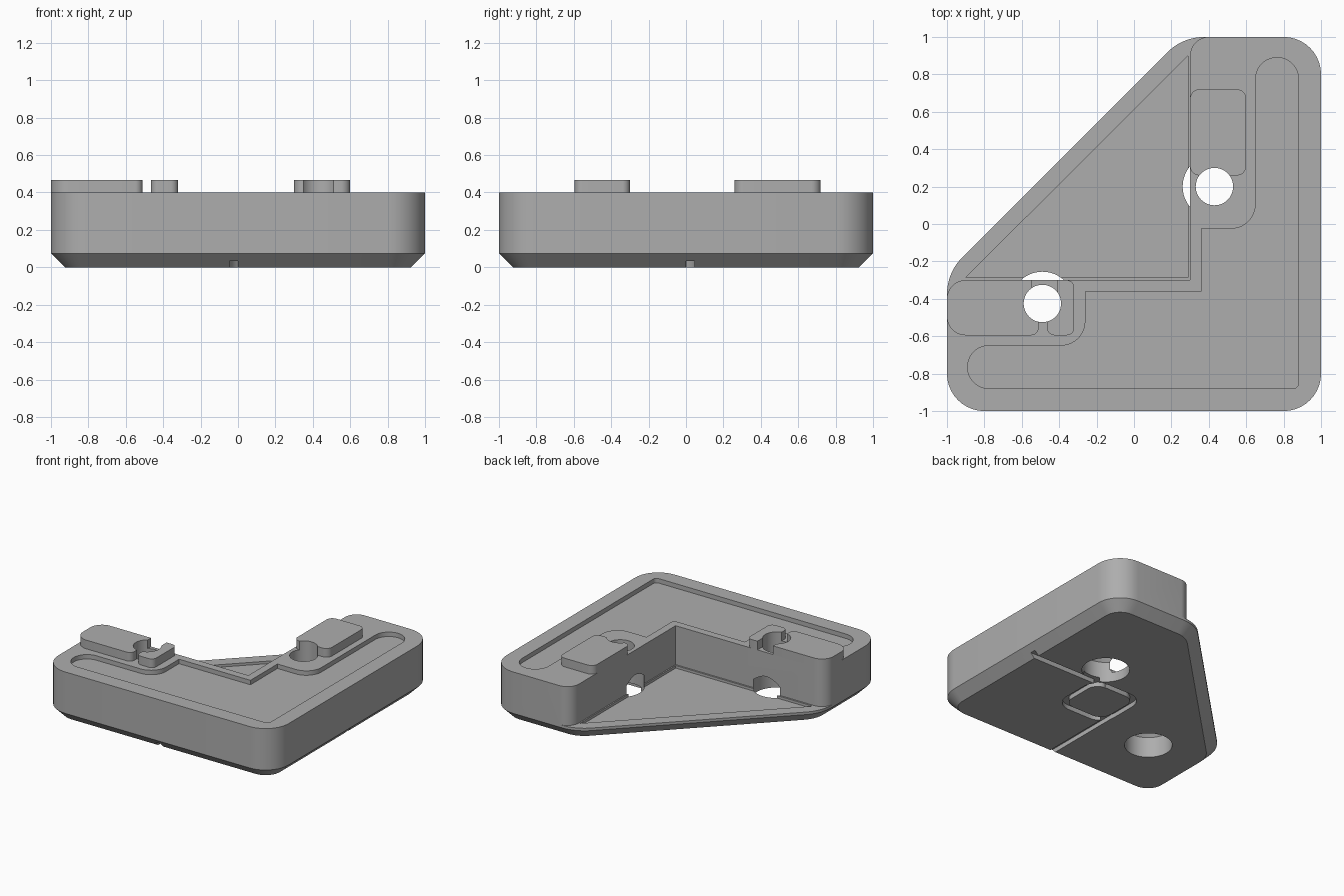
import bpy, bmesh, math
from mathutils import Vector

cube = bpy.data.objects.get("Cube")
if cube:
    bpy.data.objects.remove(cube, do_unlink=True)

grey = bpy.data.materials.new("matte grey")
grey.use_nodes = True
grey.diffuse_color = (0.42, 0.42, 0.42, 1)
grey.node_tree.nodes["Principled BSDF"].inputs["Base Color"].default_value = (0.42, 0.42, 0.42, 1)


def rounded(corners, steps=10):
    """Outline from (x, y, radius) corners, each turned into an arc."""
    out = []
    for i, (x, y, r) in enumerate(corners):
        p = Vector((x, y))
        if r == 0:
            out.append(p)
            continue
        a = (Vector(corners[i - 1][:2]) - p).normalized()
        b = (Vector(corners[(i + 1) % len(corners)][:2]) - p).normalized()
        half = a.angle(b) / 2
        centre = p + (a + b).normalized() * r / math.sin(half)
        start = p + a * r / math.tan(half) - centre
        end = p + b * r / math.tan(half) - centre
        sweep = math.atan2(start.x * end.y - start.y * end.x, start.dot(end))
        for k in range(steps + 1):
            t = sweep * k / steps
            c, s = math.cos(t), math.sin(t)
            out.append(centre + Vector((start.x * c - start.y * s, start.x * s + start.y * c)))
    return out


def rect(x0, x1, y0, y1, r=0.0, left_r=None):
    q = r if left_r is None else left_r
    return [(x0, y0, q), (x1, y0, r), (x1, y1, r), (x0, y1, q)]


def finish(name, bm):
    bmesh.ops.recalc_face_normals(bm, faces=bm.faces)
    mesh = bpy.data.meshes.new(name)
    bm.to_mesh(mesh)
    bm.free()
    mesh.materials.append(grey)
    obj = bpy.data.objects.new(name, mesh)
    bpy.context.collection.objects.link(obj)
    return obj


def prism(name, corners, z0, z1, chamfer=0):
    bm = bmesh.new()
    base = bm.faces.new([bm.verts.new((p.x, p.y, z0)) for p in rounded(corners)])
    top = bmesh.ops.extrude_face_region(bm, geom=[base], use_keep_orig=True)["geom"]
    bmesh.ops.translate(bm, vec=(0, 0, z1 - z0), verts=[v for v in top if isinstance(v, bmesh.types.BMVert)])
    bmesh.ops.recalc_face_normals(bm, faces=bm.faces)
    if chamfer:
        low = [e for e in bm.edges if all(v.co.z < z0 + 0.001 for v in e.verts)]
        bmesh.ops.bevel(bm, geom=low, offset=chamfer, segments=1, affect='EDGES')
    return finish(name, bm)


def lathe(name, cx, cy, profile, sides=48):
    bm = bmesh.new()
    rings = [[bm.verts.new((cx + r * math.cos(math.tau * i / sides),
                            cy + r * math.sin(math.tau * i / sides), z))
              for i in range(sides)] for r, z in profile]
    for a, b in zip(rings, rings[1:]):
        for i in range(sides):
            j = (i + 1) % sides
            bm.faces.new((a[i], a[j], b[j], b[i]))
    bm.faces.new(rings[0])
    bm.faces.new(rings[-1])
    return finish(name, bm)


def combine(obj, tool, operation='DIFFERENCE', keep=False):
    mod = obj.modifiers.new("cut", 'BOOLEAN')
    mod.solver = 'EXACT'
    mod.operation = operation
    mod.object = tool
    bpy.context.view_layer.objects.active = obj
    bpy.ops.object.modifier_apply(modifier=mod.name)
    if not keep:
        bpy.data.objects.remove(tool, do_unlink=True)


# Base plate with chamfered underside, joined to the L-shaped wall
R = 0.2
body = prism("bracket_body", [(-1, -1, R), (1, -1, R), (1, 1, R), (0.26, 1, 0.28), (-1, -0.26, 0.28)],
             0, 0.095, chamfer=0.075)
wall = prism("wall", [(-1, -1, R), (1, -1, R), (1, 1, R), (0.3, 1, 0.1),
                      (0.3, -0.3, 0), (-1, -0.3, 0.1)], 0.085, 0.4)
combine(body, wall, 'UNION')

# Shallow triangular floor pocket
combine(body, prism("floor_pocket", [(-0.9, -0.287, 0), (0.29, -0.287, 0), (0.29, 0.9, 0)], 0.075, 0.2))

# Channel recessed in the top face
E = 0.1149
combine(body, prism("top_recess", [
    (-0.89, -0.88, E), (0.88, -0.88, 0.03), (0.88, 0.89, E), (0.65, 0.89, E), (0.65, -0.025, 0.13),
    (0.36, -0.025, 0), (0.36, -0.36, 0), (-0.26, -0.36, 0), (-0.26, -0.65, 0.13), (-0.89, -0.65, E)],
    0.365, 0.6))

# Underside grooves: a rounded square loop and two straight runs
loop = prism("loop_groove", rect(-0.05, 0.4, -0.4, 0.05, 0.13), -0.1, 0.035)
combine(loop, prism("loop_core", rect(-0.005, 0.355, -0.355, 0.005, 0.09), -0.2, 0.2))
combine(body, loop)
combine(body, prism("side_groove", rect(0.27, 1.1, 0.001, 0.046), -0.1, 0.034))
combine(body, prism("front_groove", rect(-0.046, -0.001, -1.1, -0.27), -0.1, 0.034))

# Raised pads on the two arms
right_pad = prism("back_arm_pad", rect(0.3, 0.6, 0.26, 0.72, 0.05), 0.4, 0.468)
left_pad = prism("front_arm_pad", rect(-1, -0.51, -0.595, -0.3, 0.04, 0.1), 0.4, 0.468)
hook_pad = prism("hook_pad", rect(-0.465, -0.32, -0.595, -0.3, 0.04), 0.4, 0.468)
notch = prism("pad_notch", rect(-0.545, -0.41, -0.38, -0.25), 0.35, 0.6)
combine(left_pad, notch, keep=True)
combine(hook_pad, notch)

# Screw holes, wide below and tapering to a narrow bore
for cx, cy, pads in ((0.43, 0.2, [right_pad]), (-0.49, -0.425, [left_pad, hook_pad])):
    bore = lathe("screw_hole", cx, cy, [(0.17, -0.1), (0.17, 0.16), (0.1, 0.24), (0.1, 1)])
    for pad in pads:
        combine(pad, bore, keep=True)
    combine(body, bore)

# Smooth the rounded sides, keep the edges sharp
bpy.ops.object.select_all(action='DESELECT')
for part in (body, right_pad, left_pad, hook_pad):
    part.select_set(True)
bpy.context.view_layer.objects.active = body
bpy.ops.object.shade_smooth_by_angle(angle=math.radians(25))
